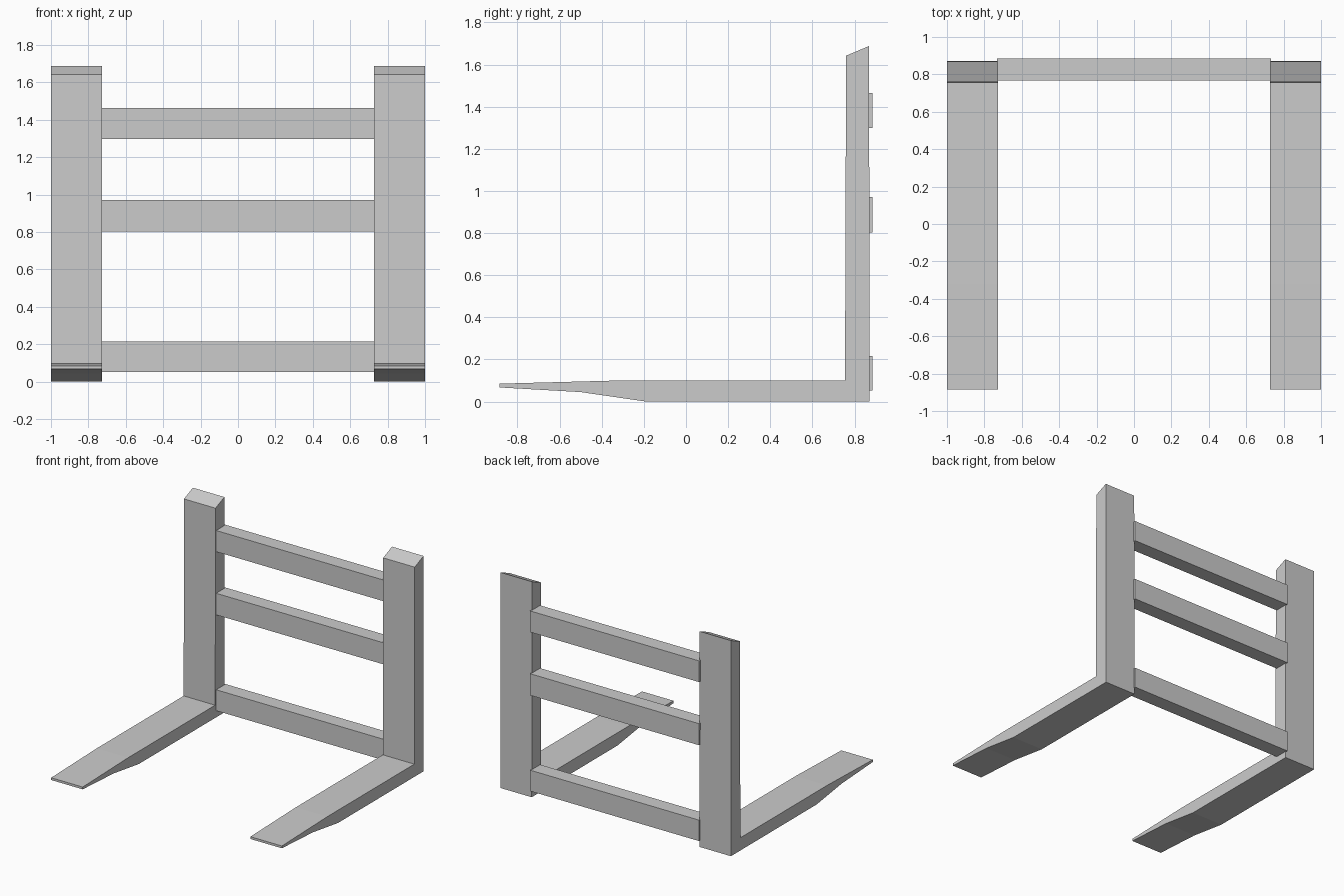
import bpy, bmesh
from mathutils import Vector

if "Cube" in bpy.data.objects:
    bpy.data.objects.remove(bpy.data.objects["Cube"])


def make_object(name, bm):
    bmesh.ops.recalc_face_normals(bm, faces=bm.faces)
    mesh = bpy.data.meshes.new(name)
    bm.to_mesh(mesh)
    bm.free()
    obj = bpy.data.objects.new(name, mesh)
    bpy.context.collection.objects.link(obj)
    return obj


def extrude_profile(name, profile, x0, x1):
    """Extrude a closed (y, z) outline along x."""
    bm = bmesh.new()
    face = bm.faces.new([bm.verts.new((x0, y, z)) for y, z in profile])
    result = bmesh.ops.extrude_face_region(bm, geom=[face])
    verts = [v for v in result["geom"] if isinstance(v, bmesh.types.BMVert)]
    bmesh.ops.translate(bm, verts=verts, vec=Vector((x1 - x0, 0, 0)))
    return make_object(name, bm)


# L-shaped forks: tapered tine, upright shank with sloped top
fork_profile = [
    (-0.885, 0.067), (-0.50, 0.045), (-0.19, 0.0), (0.872, 0.0),
    (0.869, 1.688), (0.76, 1.642), (0.755, 0.10), (-0.32, 0.10),
    (-0.885, 0.085),
]
for name, x0, x1 in (("left_fork", -1.0, -0.727), ("right_fork", 0.727, 1.0)):
    extrude_profile(name, fork_profile, x0, x1)

# Cross bars joining the shanks, standing slightly proud at the back
bars = (("lower_bar", 0.052, 0.216), ("middle_bar", 0.803, 0.972), ("upper_bar", 1.298, 1.464))
for name, z0, z1 in bars:
    outline = [(0.768, z0), (0.885, z0), (0.885, z1), (0.768, z1)]
    extrude_profile(name, outline, -0.733, 0.733)
